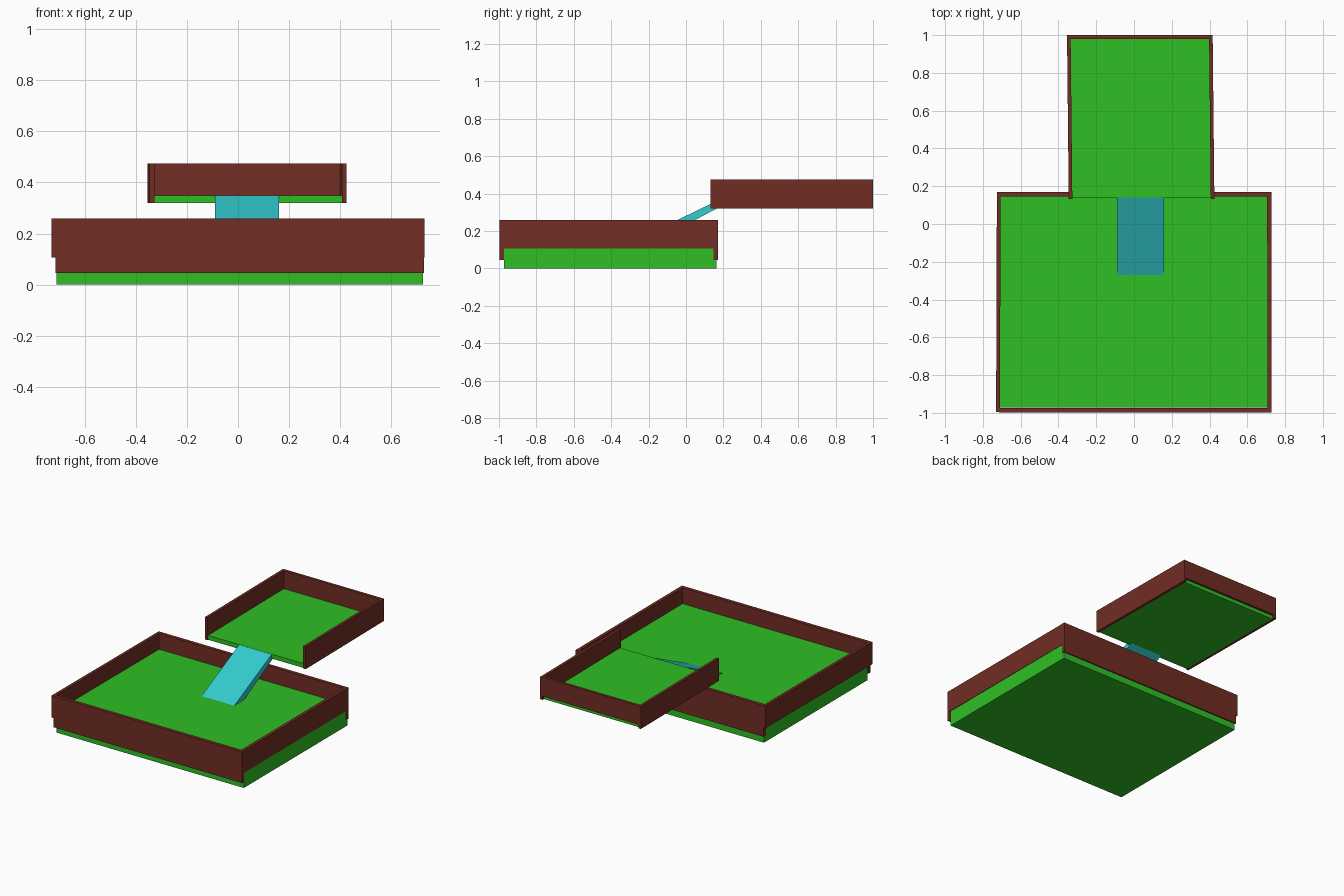
import bpy
import bmesh
import math

cube = bpy.data.objects.get("Cube")
if cube:
    bpy.data.objects.remove(cube, do_unlink=True)


def material(name, color):
    mat = bpy.data.materials.new(name)
    mat.use_nodes = True
    mat.diffuse_color = color
    mat.node_tree.nodes["Principled BSDF"].inputs["Base Color"].default_value = color
    return mat


green = material("grass green", (0.028, 0.52, 0.017, 1))
brown = material("brick brown", (0.165, 0.026, 0.017, 1))
teal = material("ramp teal", (0.033, 0.6, 0.62, 1))


def finish(name, bm, mat):
    bmesh.ops.recalc_face_normals(bm, faces=bm.faces)
    mesh = bpy.data.meshes.new(name)
    bm.to_mesh(mesh)
    bm.free()
    mesh.materials.append(mat)
    obj = bpy.data.objects.new(name, mesh)
    bpy.context.collection.objects.link(obj)
    return obj


def box(name, mat, xs, ys, zs, turn=0):
    """Box between the given limits, turned in degrees about its own upright axis."""
    bm = bmesh.new()
    bmesh.ops.create_cube(bm, size=1)
    limits = (xs, ys, zs)
    bmesh.ops.scale(bm, vec=[hi - lo for lo, hi in limits], verts=bm.verts)
    obj = finish(name, bm, mat)
    obj.location = [(lo + hi) / 2 for lo, hi in limits]
    obj.rotation_euler.z = math.radians(turn)
    return obj


# Lower tray: thick floor, deep end walls and shallower side walls
box("lower_floor", green, (-0.71, 0.725), (-0.972, 0.162), (0, 0.15))
for name, ys in (("front", (-0.997, -0.973)), ("back", (0.146, 0.17))):
    box("lower_wall_" + name, brown, (-0.714, 0.728), ys, (0.045, 0.26))
box("lower_wall_right", brown, (-0.728, -0.708), (-0.995, 0.17), (0.107, 0.26), -0.2)
box("lower_wall_left", brown, (0.706, 0.728), (-0.995, 0.17), (0.107, 0.26), 0.1)

# Upper tray: open at the front, with slightly skewed side walls
box("upper_floor", green, (-0.335, 0.408), (0.14, 0.985), (0.32, 0.35))
box("upper_wall_back", brown, (-0.348, 0.412), (0.98, 1.0), (0.345, 0.475))
box("upper_wall_right", brown, (-0.35, -0.331), (0.132, 1.0), (0.32, 0.475), 0.6)
box("upper_wall_left", brown, (0.402, 0.421), (0.132, 1.0), (0.32, 0.475), 0.6)

# Ramp: side profile extruded across its width
profile = [(-0.27, 0.15), (0.14, 0.349), (0.168, 0.322), (-0.16, 0.149)]
bm = bmesh.new()
face = bm.faces.new([bm.verts.new((-0.09, y, z)) for y, z in profile])
extruded = bmesh.ops.extrude_face_region(bm, geom=[face])["geom"]
side = [v for v in extruded if isinstance(v, bmesh.types.BMVert)]
bmesh.ops.translate(bm, verts=side, vec=(0.25, 0, 0))
finish("ramp", bm, teal)
